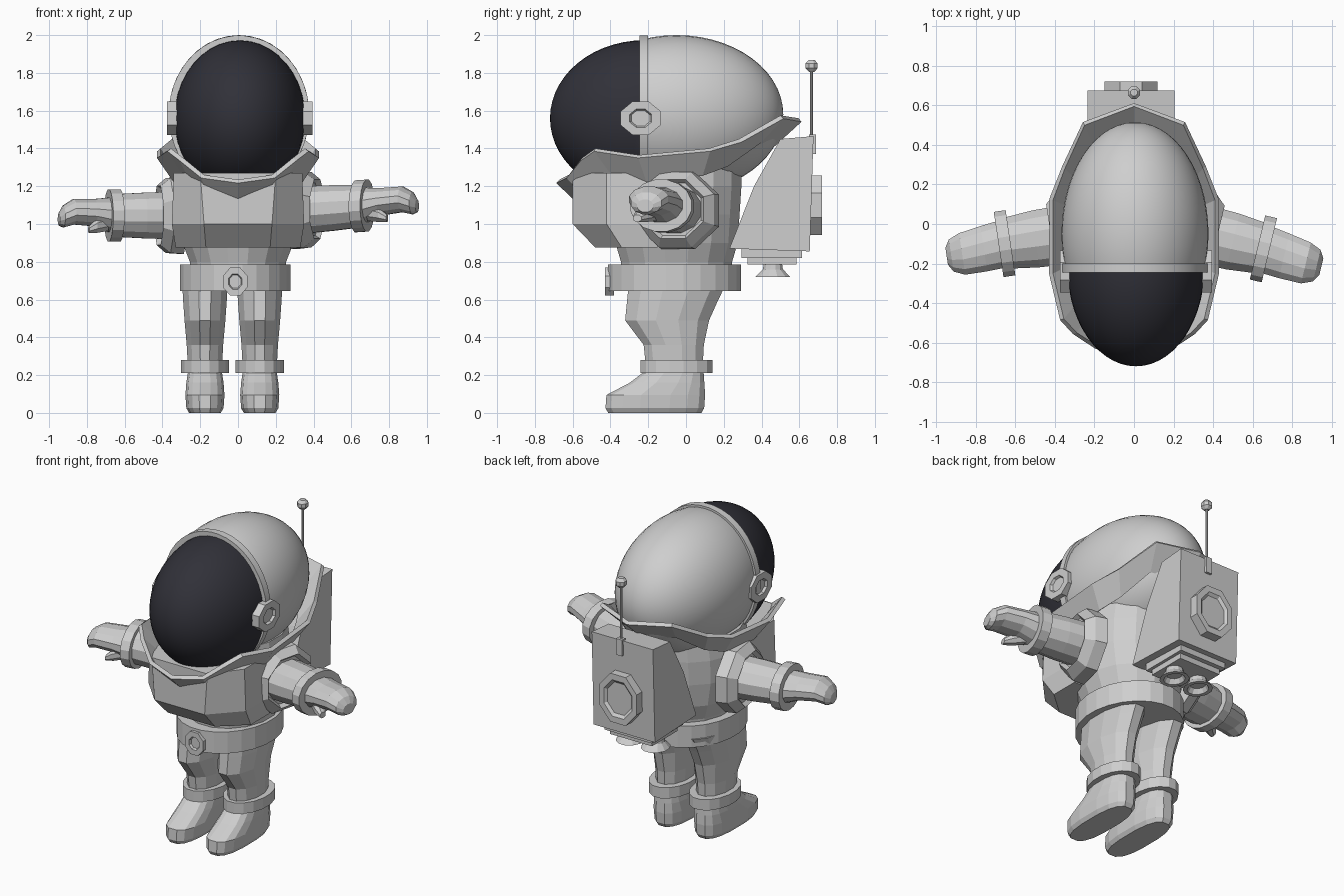
import bpy, bmesh, math
from mathutils import Vector as V, Matrix

cube = bpy.data.objects.get("Cube")
if cube:
    bpy.data.objects.remove(cube, do_unlink=True)


def material(name, rgb):
    m = bpy.data.materials.new(name)
    m.use_nodes = True
    m.diffuse_color = (*rgb, 1)
    m.node_tree.nodes["Principled BSDF"].inputs["Base Color"].default_value = (*rgb, 1)
    return m


SUIT = material("suit_grey", (0.62, 0.62, 0.62))
GLASS = material("visor_dark", (0.03, 0.03, 0.04))
X, Y, Z = V((1, 0, 0)), V((0, 1, 0)), V((0, 0, 1))


def finish(bm, name, mat=SUIT, smooth=None):
    bmesh.ops.recalc_face_normals(bm, faces=bm.faces)
    me = bpy.data.meshes.new(name)
    bm.to_mesh(me)
    bm.free()
    ob = bpy.data.objects.new(name, me)
    bpy.context.collection.objects.link(ob)
    me.materials.append(mat)
    if smooth:
        bpy.ops.object.select_all(action='DESELECT')
        ob.select_set(True)
        bpy.context.view_layer.objects.active = ob
        bpy.ops.object.shade_smooth_by_angle(angle=math.radians(smooth))
    return ob


def ring(c, u, v, n=12, power=1.0):
    pts = []
    for i in range(n):
        a = math.tau * (i + 0.5) / n
        k, s = math.cos(a), math.sin(a)
        pts.append(V(c) + u * math.copysign(abs(k) ** power, k)
                   + v * math.copysign(abs(s) ** power, s))
    return pts


def loft(name, rings, caps=True, smooth=None):
    bm = bmesh.new()
    rows = [[bm.verts.new(p) for p in r] for r in rings]
    n = len(rows[0])
    for a, b in zip(rows, rows[1:]):
        for i in range(n):
            j = (i + 1) % n
            bm.faces.new((a[i], a[j], b[j], b[i]))
    if caps:
        bm.faces.new(rows[0])
        bm.faces.new(rows[-1])
    return finish(bm, name, smooth=smooth)


def stack(name, levels, cx=0, n=12, power=1.0, smooth=None):
    """Horizontal ellipses: (z, centre y, radius x, radius y)."""
    return loft(name, [ring((cx, cy, z), X * rx, Y * ry, n, power)
                       for z, cy, rx, ry in levels], smooth=smooth)


def disc(name, c, axis, u, v, depth, inner=0.55):
    """Octagonal boss with a recessed centre."""
    c = V(c)
    top = c + axis * depth
    return loft(name, [ring(c, u, v, 8), ring(top, u, v, 8),
                       ring(top, u * inner, v * inner, 8),
                       ring(top - axis * 0.015, u * inner * 0.85, v * inner * 0.85, 8)])


def half_ball(name, c, radii, cut_y, keep_front, mat):
    bm = bmesh.new()
    bmesh.ops.create_uvsphere(bm, u_segments=40, v_segments=28, radius=1)
    bmesh.ops.transform(bm, verts=bm.verts, matrix=Matrix.Translation(c)
                        @ Matrix.Diagonal((*radii, 1)) @ Matrix.Rotation(math.pi / 2, 4, 'X'))
    bmesh.ops.bisect_plane(bm, geom=bm.verts[:] + bm.edges[:] + bm.faces[:],
                           plane_co=(0, cut_y, 0), plane_no=Y,
                           clear_outer=keep_front, clear_inner=not keep_front)
    return finish(bm, name, mat, 60)


# Helmet, rim, visor and ear discs
half_ball("helmet_shell", (0.005, -0.05, 1.58), (0.372, 0.565, 0.42), -0.23, False, SUIT)
half_ball("visor", (0.01, -0.22, 1.56), (0.347, 0.5, 0.413), -0.22, True, GLASS)
loft("helmet_rim", [ring((0.005, y, 1.58), X * 0.372, Z * 0.418, 40)
                    for y in (-0.245, -0.2)], smooth=40)
for s, side in ((1, "left"), (-1, "right")):
    disc(side + "_ear_disc", (0.01 + s * 0.33, -0.24, 1.56), X * s, Y * 0.115, Z * 0.095, 0.055)

# Flared collar, low at the chest and peaked at the back
half = [(0, -0.67, 1.235), (0.18, -0.62, 1.26), (0.29, -0.55, 1.35), (0.355, -0.48, 1.4),
        (0.41, -0.25, 1.365), (0.41, 0.12, 1.4), (0.35, 0.28, 1.45), (0.25, 0.5, 1.575),
        (0, 0.595, 1.56)]
rim = [V(p) for p in half] + [V((-x, y, z)) for x, y, z in half[-2:0:-1]]
low = [V((p.x * 0.78, (p.y + 0.05) * 0.78 - 0.05, p.z - 0.13)) for p in rim]
collar = loft("collar", [rim, low], caps=False)
mod = collar.modifiers.new("thickness", 'SOLIDIFY')
mod.thickness = 0.025

# Torso
stack("torso", [(0.7, -0.05, 0.25, 0.29), (0.8, -0.05, 0.26, 0.3), (0.9, -0.05, 0.3, 0.33),
                (1.05, -0.05, 0.33, 0.34), (1.2, -0.05, 0.33, 0.35), (1.32, -0.05, 0.31, 0.35)],
      n=16)

# Faceted chest box
rows = []
for z, f, w, side_y, sw in ((1.27, 0.6, 0.2, 0.42, 0.34), (1.0, 0.6, 0.18, 0.42, 0.35),
                            (0.875, 0.48, 0.17, 0.34, 0.33)):
    right = [(w, -f, z), (sw, -side_y, z), (sw, -0.15, z)]
    rows.append([V(p) for p in right] + [V((-x, y, z)) for x, y, z in right[::-1]])
loft("chest_box", rows)

# Belt and buckle
stack("belt", [(0.645, -0.06, 0.295, 0.355), (0.785, -0.06, 0.295, 0.355)], cx=-0.015, n=24)
disc("buckle", (-0.015, -0.38, 0.695), -Y, X * 0.07, Z * 0.08, 0.05)

# Legs and boots
for s, side in ((1, "left"), (-1, "right")):
    cx = -0.03 + s * 0.145
    stack(side + "_leg", [(0.18, -0.06, 0.09, 0.15), (0.36, -0.065, 0.1, 0.165),
                          (0.49, -0.1, 0.112, 0.23), (0.6, -0.07, 0.12, 0.25),
                          (0.7, -0.04, 0.125, 0.27)], cx)
    stack(side + "_boot_cuff", [(0.21, -0.05, 0.13, 0.195), (0.28, -0.05, 0.13, 0.195)], cx, 16)
    stack(side + "_boot", [(0.005, -0.165, 0.085, 0.25), (0.03, -0.165, 0.1, 0.265),
                           (0.1, -0.16, 0.105, 0.265), (0.165, -0.1, 0.1, 0.2),
                           (0.23, -0.06, 0.09, 0.155)], cx, 16, 0.75)
    bpy.data.objects[side + "_boot"].location.z = -0.005

# Arms, each with its own slant
for s, side, dy, dz, z0 in ((1, "left", -0.24, 0.07, 1.075), (-1, "right", -0.15, 0.0, 1.045)):
    def at(t, y=0, z=0):
        return V((s * t, -0.055 + dy * (t - 0.36) + y, z0 + dz * (t - 0.36) + z))

    along = (at(1) - at(0)).normalized()
    across = V((-along.y, along.x, 0)).normalized() * s

    def tube(name, levels, n=12):
        return loft(side + name, [ring(at(t, y, z), across * ry, Z * rz, n)
                                  for t, ry, rz, y, z in levels])

    # Shoulder socket
    tube("_shoulder_socket", [(0.3, 0.24, 0.22, 0, 0), (0.37, 0.23, 0.215, 0, 0),
                              (0.42, 0.18, 0.17, 0, 0), (0.395, 0.16, 0.15, 0, 0)], 8)
    tube("_arm", [(0.34, 0.155, 0.13, 0, 0), (0.5, 0.15, 0.125, 0, 0),
                  (0.68, 0.13, 0.115, 0, 0)])
    tube("_wrist_cuff", [(0.625, 0.17, 0.14, 0, 0), (0.685, 0.17, 0.14, 0, 0)], 16)
    # Mitten and thumb
    tube("_mitten", [(0.66, 0.125, 0.1, 0, 0), (0.76, 0.12, 0.075, -0.01, 0.015),
                     (0.87, 0.11, 0.07, -0.02, 0.02), (0.925, 0.085, 0.06, -0.02, -0.005),
                     (0.948, 0.045, 0.035, -0.02, -0.02)])
    tube("_thumb", [(0.69, 0.05, 0.045, -0.04, -0.04), (0.75, 0.045, 0.04, -0.08, -0.055),
                    (0.79, 0.025, 0.02, -0.1, -0.075)], 8)

# Backpack
profile = [(0.23, 0.87), (0.655, 0.855), (0.675, 1.465), (0.5, 1.45), (0.36, 1.2)]
loft("backpack", [[V((x, y, z)) for y, z in profile] for x in (-0.235, 0.205)])
disc("backpack_hatch", (-0.015, 0.655, 1.1), Y, X * 0.145, Z * 0.17, 0.065, 0.75)
square = math.sqrt(2)
for name, z, hx, hy in (("backpack_base", 0.82, 0.17, 0.16), ("thruster_mount", 0.785, 0.15, 0.13)):
    loft(name, [ring((-0.015, 0.455, h), X * hx * square, Y * hy * square, 4)
                for h in (z, 0.87)])
for s, side in ((1, "left"), (-1, "right")):
    stack(side + "_thruster", [(0.79, 0.46, 0.05, 0.05), (0.76, 0.46, 0.055, 0.055),
                               (0.72, 0.46, 0.085, 0.095), (0.72, 0.46, 0.06, 0.07),
                               (0.75, 0.46, 0.045, 0.05)], -0.015 + s * 0.09, 12)

# Antenna
stack("antenna_base", [(1.37, 0.67, 0.03, 0.025), (1.475, 0.67, 0.03, 0.025)], n=4)
stack("antenna_rod", [(1.4, 0.665, 0.008, 0.008), (1.83, 0.665, 0.008, 0.008)], n=8)
stack("antenna_knob", [(1.805, 0.665, 0.015, 0.015), (1.825, 0.665, 0.033, 0.035),
                       (1.85, 0.665, 0.033, 0.035), (1.868, 0.665, 0.018, 0.018)], n=8)
